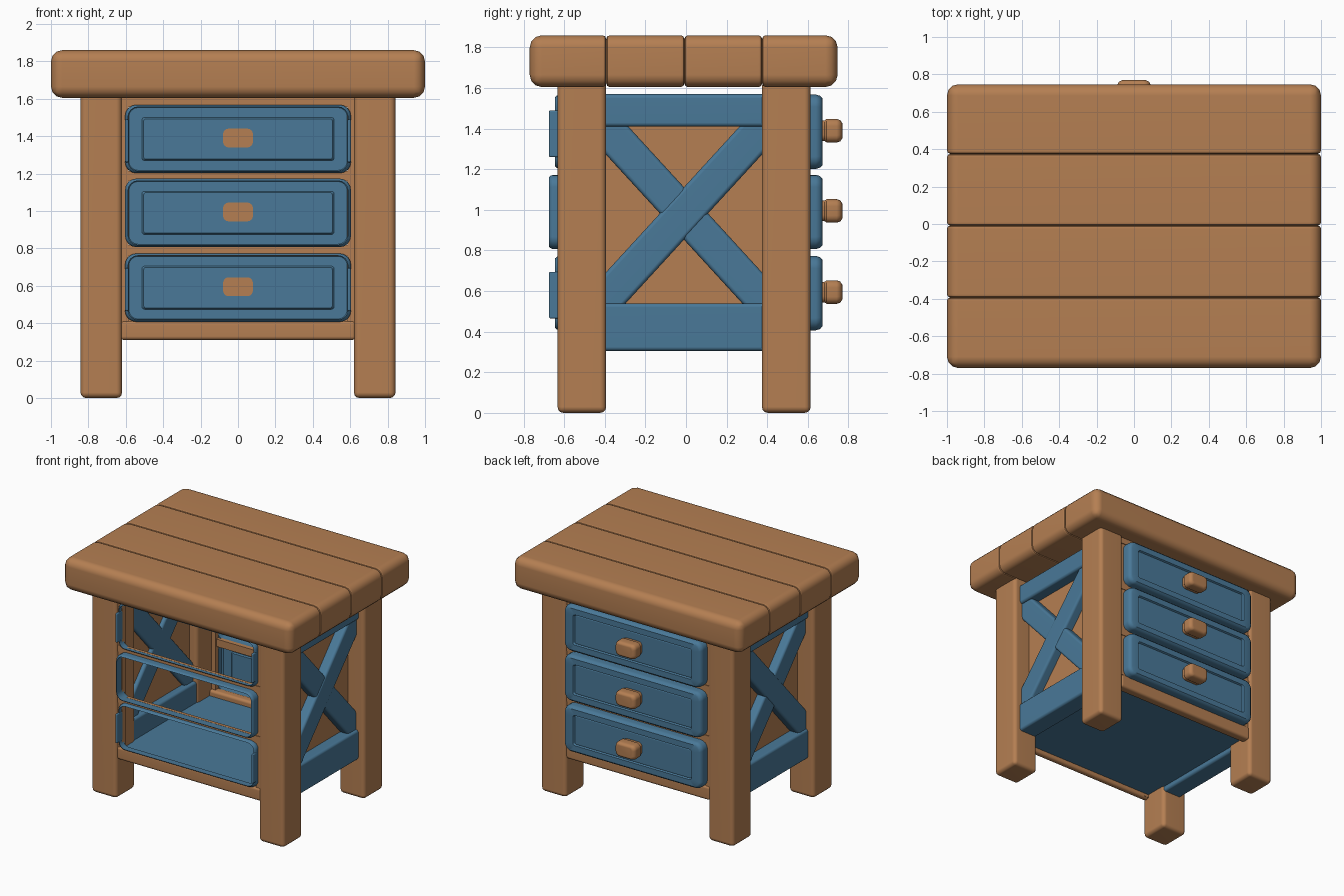
import bpy, bmesh, math
from mathutils import Matrix

cube = bpy.data.objects.get("Cube")
if cube:
    bpy.data.objects.remove(cube, do_unlink=True)


def material(name, rgb):
    m = bpy.data.materials.new(name)
    m.use_nodes = True
    m.diffuse_color = (*rgb, 1)
    bsdf = next(n for n in m.node_tree.nodes if n.type == 'BSDF_PRINCIPLED')
    bsdf.inputs["Base Color"].default_value = (*rgb, 1)
    bsdf.inputs["Roughness"].default_value = 0.8
    return m


wood = material("warm brown wood", (0.46, 0.212, 0.085))
paint = material("dusty blue paint", (0.067, 0.19, 0.315))


def finish(name, bm, mat):
    bmesh.ops.recalc_face_normals(bm, faces=bm.faces)
    me = bpy.data.meshes.new(name)
    bm.to_mesh(me)
    bm.free()
    me.materials.append(mat)
    ob = bpy.data.objects.new(name, me)
    bpy.context.collection.objects.link(ob)
    bpy.ops.object.select_all(action='DESELECT')
    ob.select_set(True)
    bpy.context.view_layer.objects.active = ob
    bpy.ops.object.shade_smooth_by_angle(angle=math.radians(40))
    # Keep the broad faces flat and the bevels soft
    ob.modifiers.new("flat_faces", 'WEIGHTED_NORMAL').keep_sharp = True
    return ob


def rounded_block(x, y, z, bevel=0.0, turn=0.0):
    """Rounded box mesh from three (low, high) ranges, turned about x at its centre."""
    bm = bmesh.new()
    mid = [(a + b) / 2 for a, b in (x, y, z)]
    size = [b - a for a, b in (x, y, z)]
    bmesh.ops.create_cube(bm, size=1, matrix=Matrix.Diagonal((*size, 1)))
    if bevel:
        bmesh.ops.bevel(bm, geom=bm.edges[:], offset=bevel, segments=3,
                        profile=0.5, affect='EDGES')
    bm.transform(Matrix.Translation(mid) @ Matrix.Rotation(turn, 4, 'X'))
    return bm


def box(name, mat, x, y, z, bevel=0.0, turn=0.0):
    return finish(name, rounded_block(x, y, z, bevel, turn), mat)


def plank(name, low, high):
    """Slice one plank out of the rounded table top and soften its cut edges."""
    bm = rounded_block((-1, 1), (seams[0], seams[-1]), (1.605, 1.86), 0.06)
    for y, direction in ((low, -1), (high, 1)):
        if y in (seams[0], seams[-1]):
            continue
        cut = bmesh.ops.bisect_plane(bm, geom=bm.verts[:] + bm.edges[:] + bm.faces[:],
                                     plane_co=(0, y, 0), plane_no=(0, direction, 0),
                                     clear_outer=True)["geom_cut"]
        edges = [e for e in cut if isinstance(e, bmesh.types.BMEdge)]
        bmesh.ops.edgeloop_fill(bm, edges=edges)
        bmesh.ops.bevel(bm, geom=edges, offset=0.018, segments=2, profile=0.5,
                        affect='EDGES', clamp_overlap=True)
    return finish(name, bm, wood)


def rounded_rect(hw, hh, r, steps=4):
    pts = []
    for i, (sx, sz) in enumerate(((1, 1), (-1, 1), (-1, -1), (1, -1))):
        for k in range(steps + 1):
            a = (i + k / steps) * math.pi / 2
            pts.append((sx * (hw - r) + r * math.cos(a), sz * (hh - r) + r * math.sin(a)))
    return pts


def loft(name, mat, z, hw, hh, radius, rings, ring=False):
    """Loft rounded rectangles through (inset, y) rings; closed tube if ring."""
    bm = bmesh.new()
    loops = []
    for inset, y in rings:
        pts = rounded_rect(hw - inset, hh - inset * 0.75, max(radius - inset * 0.5, 0.01))
        loops.append([bm.verts.new((px, y, z + pz)) for px, pz in pts])
    pairs = list(zip(loops, loops[1:]))
    if ring:
        pairs.append((loops[-1], loops[0]))
    else:
        bm.faces.new(loops[0])
        bm.faces.new(loops[-1])
    for a, b in pairs:
        n = len(a)
        for i in range(n):
            bm.faces.new((a[i], a[(i + 1) % n], b[(i + 1) % n], b[i]))
    return finish(name, bm, mat)


# Table top planks
seams = (-0.77, -0.393, -0.008, 0.375, 0.747)
for i, (a, b) in enumerate(zip(seams, seams[1:])):
    plank(f"top_plank_{i + 1}", a, b)

for side, s in (("left", 1), ("right", -1)):
    def span(a, b):
        return tuple(sorted((s * a, s * b)))

    # Legs
    box(f"front_leg_{side}", wood, span(0.62, 0.842), (-0.633, -0.393), (0, 1.64), 0.03)
    box(f"back_leg_{side}", wood, span(0.62, 0.842), (0.374, 0.614), (0, 1.64), 0.03)

    # Side rails, panel and cross braces
    box(f"lower_side_rail_{side}", paint, span(0.63, 0.79), (-0.42, 0.4), (0.305, 0.54), 0.02)
    box(f"upper_side_rail_{side}", paint, span(0.63, 0.79), (-0.42, 0.4), (1.41, 1.57), 0.02)
    box(f"side_panel_{side}", wood, span(0.685, 0.7), (-0.42, 0.4), (0.35, 1.5))
    for label, t, outer in (("over", 1, 0.775), ("under", -1, 0.769)):
        box(f"cross_brace_{label}_{side}", paint, span(0.655, outer), (-0.628, 0.608),
            (0.895, 1.07), 0.02, t * math.radians(47.5))

    # Upright strips beside the drawers
    for end, y in (("front", (-0.61, -0.57)), ("back", (0.555, 0.595))):
        box(f"{end}_stile_{side}", wood, span(0.585, 0.63), y, (0.32, 1.62))

    # Lips at the sides of the top and bottom openings
    for label, z in (("lower", 0.59), ("upper", 1.385)):
        box(f"{label}_opening_lip_{side}", paint, span(0.585, 0.604), (-0.675, -0.6),
            (z - 0.125, z + 0.105), 0.008)

# Cross rails of the front and back frames
for end, y in (("front", (-0.615, -0.59)), ("back", (0.565, 0.6))):
    for i, z in enumerate(((0.76, 0.819), (1.16, 1.214), (1.556, 1.62))):
        box(f"{end}_divider_{i + 1}", wood, (-0.63, 0.63), y, z)
box("front_bottom_rail", wood, (-0.63, 0.63), (-0.62, -0.57), (0.31, 0.412), 0.02)
box("back_bottom_rail", wood, (-0.63, 0.63), (0.53, 0.605), (0.31, 0.42), 0.02)

# Cabinet floor
box("floor_panel", paint, (-0.64, 0.64), (-0.6, 0.57), (0.345, 0.375))

# Hollow drawer fronts with knobs at the back, open rims at the front
drawer_rings = ((0.1, 0.645), (0.09, 0.655), (0.02, 0.655), (0.01, 0.645), (0.01, 0.59),
                (0, 0.59), (0, 0.64), (0.008, 0.66), (0.025, 0.672), (0.085, 0.672),
                (0.094, 0.66), (0.104, 0.663))
knob_rings = ((0.01, 0.64), (0.01, 0.682), (0, 0.693), (0, 0.742),
              (0.008, 0.76), (0.028, 0.77))
for i, (z, depth) in enumerate(((0.59, 0.645), (0.99, 0.675), (1.385, 0.645))):
    rim_rings = ((0, -0.59), (0, 0.02 - depth), (0.006, 0.008 - depth),
                 (0.016, -depth), (0.014, -0.59))
    loft(f"drawer_front_{i + 1}", paint, z, 0.604, 0.183, 0.06, drawer_rings)
    loft(f"drawer_opening_rim_{i + 1}", paint, z, 0.604, 0.183, 0.06, rim_rings, ring=True)
    loft(f"drawer_knob_{i + 1}", wood, z + 0.005, 0.09, 0.058, 0.035, knob_rings)
